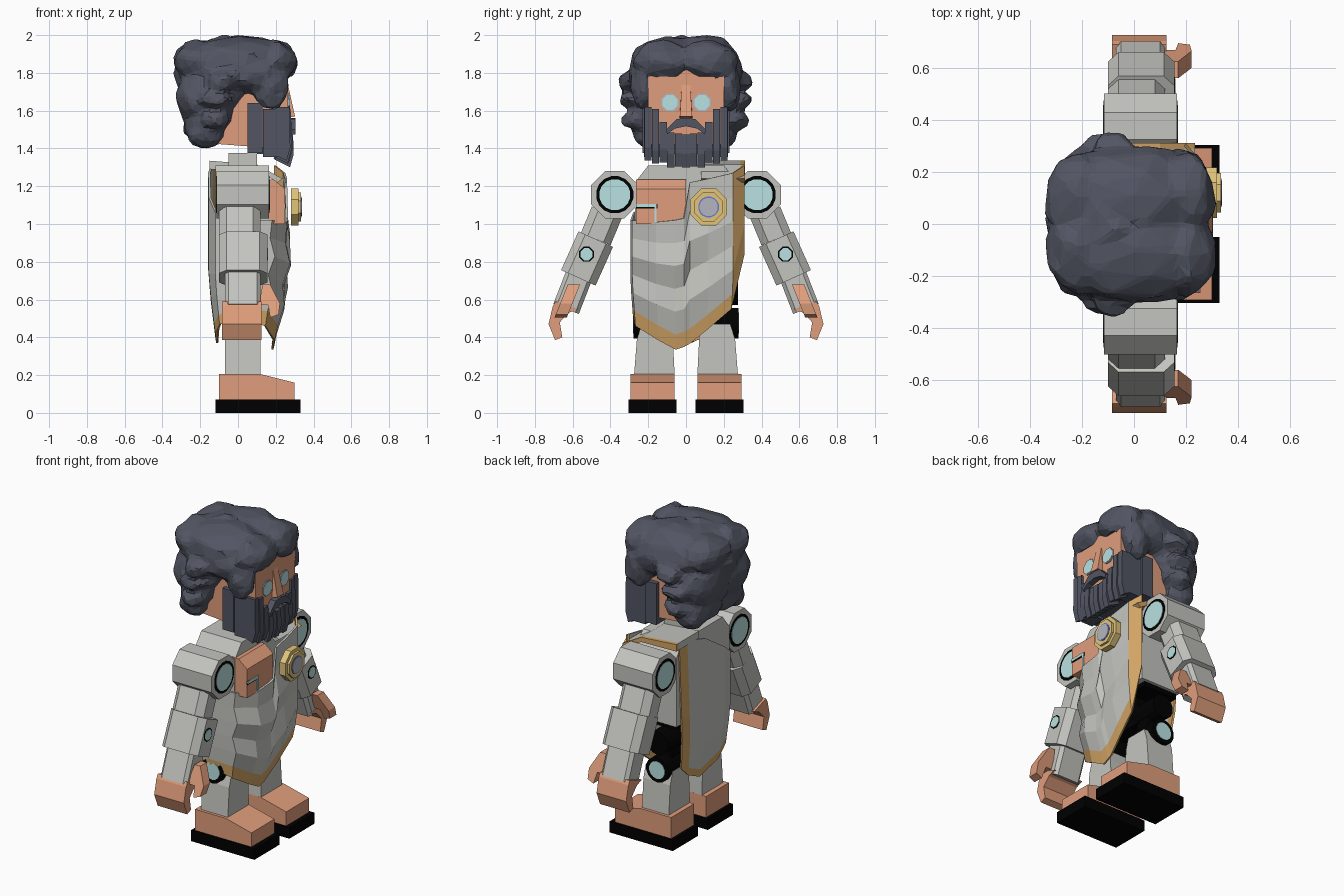
import bpy, bmesh, math, random
from mathutils import Vector, Matrix

if "Cube" in bpy.data.objects:
    bpy.data.objects.remove(bpy.data.objects["Cube"])

random.seed(4)


def material(name, rgb):
    m = bpy.data.materials.new(name)
    m.diffuse_color = (*rgb, 1)
    m.use_nodes = True
    m.node_tree.nodes["Principled BSDF"].inputs["Base Color"].default_value = m.diffuse_color
    return m


HAIR = material("slate hair", (0.085, 0.092, 0.125))
CLOTH = material("grey cloth", (0.55, 0.55, 0.52))
SKIN = material("tan skin", (0.74, 0.34, 0.20))
TRIM = material("ochre trim", (0.64, 0.37, 0.13))
GOLD = material("brooch gold", (0.76, 0.56, 0.20))
AQUA = material("pale aqua", (0.49, 0.76, 0.76))
BLACK = material("black", (0.0, 0.0, 0.0))
LILAC = material("pale lilac", (0.46, 0.46, 0.52))
BLUE = material("blue", (0.12, 0.2, 0.7))


def finish(name, bm, mats, mirror=False):
    bmesh.ops.recalc_face_normals(bm, faces=bm.faces)
    me = bpy.data.meshes.new(name)
    bm.to_mesh(me)
    bm.free()
    ob = bpy.data.objects.new(name, me)
    bpy.context.collection.objects.link(ob)
    for m in mats:
        me.materials.append(m)
    if mirror:
        mod = ob.modifiers.new("mirror", 'MIRROR')
        mod.use_axis = (False, True, False)
        mod.use_mirror_merge = False
    return ob


def prism(name, axis, pts, a, b, mat, mirror=False):
    """Extrude a 2D outline along an axis from a to b."""
    place = {'x': lambda p, t: (t, p[0], p[1]),
             'y': lambda p, t: (p[0], t, p[1]),
             'z': lambda p, t: (p[0], p[1], t)}[axis]
    bm = bmesh.new()
    lo = [bm.verts.new(place(p, a)) for p in pts]
    hi = [bm.verts.new(place(p, b)) for p in pts]
    bm.faces.new(lo)
    bm.faces.new(hi)
    for i in range(len(pts)):
        j = (i + 1) % len(pts)
        bm.faces.new((lo[i], lo[j], hi[j], hi[i]))
    return finish(name, bm, [mat], mirror)


def box(name, x, y, z, mat, mirror=False):
    return prism(name, 'z', [(x[0], y[0]), (x[1], y[0]), (x[1], y[1]), (x[0], y[1])],
                 z[0], z[1], mat, mirror)


def disc(name, axis, c, r, a, b, mat, mirror=False, n=8):
    pts = [(c[0] + r * math.cos((i + .5) * 2 * math.pi / n),
            c[1] + r * math.sin((i + .5) * 2 * math.pi / n)) for i in range(n)]
    return prism(name, axis, pts, a, b, mat, mirror)


def limb(name, p0, p1, w, x, mat, c=0.04):
    """Chamfered block running between two (y, z) points."""
    p0, p1 = Vector((0, *p0)), Vector((0, *p1))
    d = (p1 - p0).normalized()
    side = Vector((0, -d.z, d.y))
    h = w / 2
    section = [(-h + c, x[0]), (h - c, x[0]), (h, x[0] + c), (h, x[1] - c),
               (h - c, x[1]), (-h + c, x[1]), (-h, x[1] - c), (-h, x[0] + c)]
    bm = bmesh.new()
    lo, hi = [[bm.verts.new(p + side * s + Vector((t, 0, 0))) for s, t in section]
              for p in (p0, p1)]
    bm.faces.new(lo)
    bm.faces.new(hi)
    for i in range(8):
        j = (i + 1) % 8
        bm.faces.new((lo[i], lo[j], hi[j], hi[i]))
    return finish(name, bm, [mat], True)


# feet and legs
box("sole", (-.12, .33), (.05, .305), (0, .07), BLACK, True)
prism("foot", 'y', [(-.1, .07), (.3, .07), (.3, .16), (.12, .205), (-.1, .205)],
      .06, .293, SKIN, True)
prism("leg", 'x', [(.06, .2), (.275, .2), (.26, .39), (.235, .47), (.09, .47), (.07, .4)],
      -.07, .12, CLOTH, True)
disc("knee_joint", 'y', (.01, .475), .08, .1, .278, BLACK, True, 14)
disc("knee_cap", 'y', (.01, .475), .056, .26, .281, AQUA, True, 14)
disc("hip_joint", 'y', (.01, .645), .075, .08, .275, BLACK, True, 14)
box("thigh", (-.04, .06), (.1, .2), (.45, .68), BLACK, True)
box("pelvis", (-.06, .07), (-.12, .12), (.58, .80), BLACK)
box("waist", (-.11, .13), (-.25, .25), (.75, .80), BLACK)

# torso and neck
prism("torso", 'x', [(-.27, .78), (.27, .78), (.27, 1.22), (.2, 1.31), (-.2, 1.31),
                     (-.27, 1.22)], -.12, .165, CLOTH)
box("neck", (-.05, .1), (-.08, .08), (1.28, 1.375), CLOTH)
prism("bare_chest", 'y', [(.1, 1.0), (.25, 1.0), (.25, 1.185), (.19, 1.235), (.1, 1.235)],
      -.265, 0, SKIN)
box("chest_line_edge", (.245, .252), (-.265, -.15), (1.083, 1.107), BLACK)
box("chest_line", (.245, .255), (-.265, -.155), (1.09, 1.107), AQUA)
box("chest_line_down", (.245, .255), (-.168, -.155), (1.0, 1.095), AQUA)

# shoulders and arms
disc("shoulder", 'x', (.377, 1.155), .135, -.115, .165, CLOTH, True)
disc("shoulder_ring", 'x', (.377, 1.155), .1, -.117, .167, BLACK, True, 16)
disc("shoulder_cap", 'x', (.377, 1.155), .083, -.119, .169, AQUA, True, 16)
limb("upper_arm", (.42, 1.06), (.478, .92), .17, (-.1, .12), CLOTH)
limb("forearm", (.478, .92), (.57, .715), .2, (-.1, .155), CLOTH)
limb("wrist", (.565, .73), (.635, .55), .145, (-.07, .12), CLOTH, .02)
disc("forearm_light_rim", 'x', (.527, .84), .043, .15, .157, BLACK, True, 8)
disc("forearm_light", 'x', (.527, .84), .035, .15, .159, AQUA, True, 8)
prism("hand", 'x', [(.57, .55), (.69, .59), (.705, .565), (.728, .47), (.693, .385),
                    (.655, .40), (.668, .48), (.62, .53)], -.085, .125, SKIN, True)
thumb = prism("thumb", 'y', [(.11, .57), (.13, .68), (.17, .68), (.222, .58), (.215, .52),
                             (.17, .505), (.16, .57)], .593, .658, SKIN, True)
for v in thumb.data.vertices:
    v.co.y += (.6 - v.co.z) * .4

# robe: each column is x, y, top z, bottom z, running front to back round one side
COLS = [(.20, .31, 1.31, .84), (.25, .25, 1.27, .55), (.26, .12, 1.24, .44),
        (.26, .02, 1.22, .365), (.265, -.01, 1.03, .35), (.265, -.06, 1.02, .335),
        (.26, -.16, 1.01, .385), (.18, -.285, 1.02, .46), (0, -.295, 1.02, .50),
        (-.12, -.28, 1.06, .47), (-.155, -.17, 1.14, .42), (-.158, .03, 1.27, .37),
        (-.145, .17, 1.31, .42), (-.13, .23, 1.32, .48)]
FOLD = (0, -.01, .015, -.02, .012, 0, 0)
ROWS = 5
bm = bmesh.new()
grid = []
for k, (x, y, top, bot) in enumerate(COLS):
    hem = bot + (.08 if k < 8 else .05)
    column = []
    for j, z in enumerate([top + (hem - top) * i / ROWS for i in range(ROWS + 1)] + [bot]):
        taper = max(0, .7 - z)
        fold = FOLD[j] if 2 <= k <= 7 else 0
        lean = .05 * (z - .85) if k > 11 else 0
        column.append(bm.verts.new((x * (1 - .8 * taper) + fold,
                                    y * (1 - .25 * taper) + lean, z)))
    grid.append(column)
for i in range(len(COLS) - 1):
    for j in range(ROWS + 1):
        f = bm.faces.new((grid[i][j], grid[i + 1][j], grid[i + 1][j + 1], grid[i][j + 1]))
        f.material_index = int(j == ROWS or i in (0, len(COLS) - 2))
robe = finish("robe", bm, [CLOTH, TRIM])
robe.modifiers.new("thickness", 'SOLIDIFY').thickness = .012
strap = [(.235, 1.24), (.1, 1.315), (-.15, 1.335), (-.15, 1.29), (.1, 1.285), (.21, 1.22)]
prism("shoulder_strap", 'y', strap, .08, .288, CLOTH)
prism("strap_trim", 'y', strap, .288, .312, TRIM)

# brooch
disc("brooch", 'x', (.12, 1.09), .105, .28, .32, GOLD)
disc("brooch_rim", 'x', (.12, 1.09), .082, .31, .334, GOLD)
disc("brooch_ring", 'x', (.12, 1.09), .056, .33, .336, BLUE, n=16)
disc("brooch_gem", 'x', (.12, 1.09), .049, .33, .338, LILAC, n=16)

# head and face
prism("head", 'y', [(-.19, 1.43), (.2, 1.40), (.265, 1.42), (.265, 1.85), (-.19, 1.85)],
      -.2, .2, SKIN)
bm = bmesh.new()
nose = [bm.verts.new(p) for p in [(.262, -.022, 1.75), (.262, .022, 1.75), (.26, -.034, 1.56),
                                  (.26, .034, 1.56), (.302, -.032, 1.57), (.302, .032, 1.57)]]
bmesh.ops.convex_hull(bm, input=nose)
finish("nose", bm, [SKIN])
disc("eye_rim", 'x', (.085, 1.643), .051, .255, .271, LILAC, True)
disc("eye", 'x', (.085, 1.643), .044, .255, .274, AQUA, True)

# beard slats and moustache
for i, (y0, y1, z0, z1) in enumerate([(-.02, .02, 1.30, 1.475), (.021, .059, 1.305, 1.48),
                                      (.06, .1, 1.30, 1.485), (.101, .14, 1.325, 1.54),
                                      (.142, .180, 1.32, 1.61), (.182, .22, 1.335, 1.62)]):
    front = .295 - .006 * (i % 2) - (.012 if i > 3 else 0)
    prism(f"beard_front_{i}", 'y', [(front - .1, z0 + .04), (front - .02, z0), (front, z0 + .07),
                                    (front - .004, z1), (front - .08, z1)], y0, y1, HAIR, i > 0)
for i, x in enumerate((.05, .132)):
    box(f"beard_side_{i}", (x, x + .08), (.12, .23 - .008 * i),
        (1.375 - .02 * i, 1.64 - .03 * i), HAIR, True)
prism("moustache", 'x', [(0, 1.562), (.05, 1.555), (.105, 1.50), (.10, 1.475), (.06, 1.505),
                         (0, 1.518)], .25, .304, HAIR, True)
box("chin_fill", (.1, .255), (-.18, .18), (1.37, 1.48), HAIR)

# hair: lumps fused into one faceted mass, with the face opening cut out
LUMPS = [((-.01, .11, 1.83), (.31, .19, .172)), ((.2, .12, 1.86), (.115, .165, .11)),
         ((-.21, .1, 1.87), (.13, .17, .10)), ((-.2, .1, 1.68), (.13, .19, .17)),
         ((-.18, .1, 1.53), (.11, .18, .11)), ((.17, .22, 1.73), (.10, .07, .13)),
         ((-.08, .26, 1.76), (.09, .10, .055)), ((-.12, .26, 1.66), (.09, .095, .05)),
         ((-.12, .25, 1.55), (.08, .095, .05)), ((-.17, .19, 1.47), (.10, .09, .065)),
         ((.06, .22, 1.80), (.14, .085, .10)), ((-.05, .19, 1.72), (.07, .07, .12)),
         ((-.12, .2, 1.62), (.09, .1, .14)), ((-.2, .02, 1.8), (.14, .12, .16)),
         ((-.08, .02, 1.86), (.16, .12, .135))]
bm = bmesh.new()
for c, r in LUMPS:
    for s in (1, -1):
        m = Matrix.Translation((c[0], c[1] * s, c[2])) @ Matrix.Diagonal((*r, 1))
        made = bmesh.ops.create_icosphere(bm, subdivisions=2, radius=1.02, matrix=m)
        for v in made["verts"]:
            v.co += Vector([random.uniform(-.012, .012) for _ in range(3)])
hair = finish("hair", bm, [HAIR])
fuse = hair.modifiers.new("fuse", 'REMESH')
fuse.mode = 'VOXEL'
fuse.voxel_size = .02
hair.modifiers.new("facets", 'DECIMATE').ratio = .2
opening = [(-.198, 1.2), (.198, 1.2), (.198, 1.72), (.15, 1.78), (-.15, 1.78), (-.198, 1.72)]
cutter = prism("face_cutter", 'x', opening, .06, .6, HAIR)
cutter.hide_render = True
cutter.hide_viewport = True
cut = hair.modifiers.new("face_opening", 'BOOLEAN')
cut.operation = 'DIFFERENCE'
cut.object = cutter
